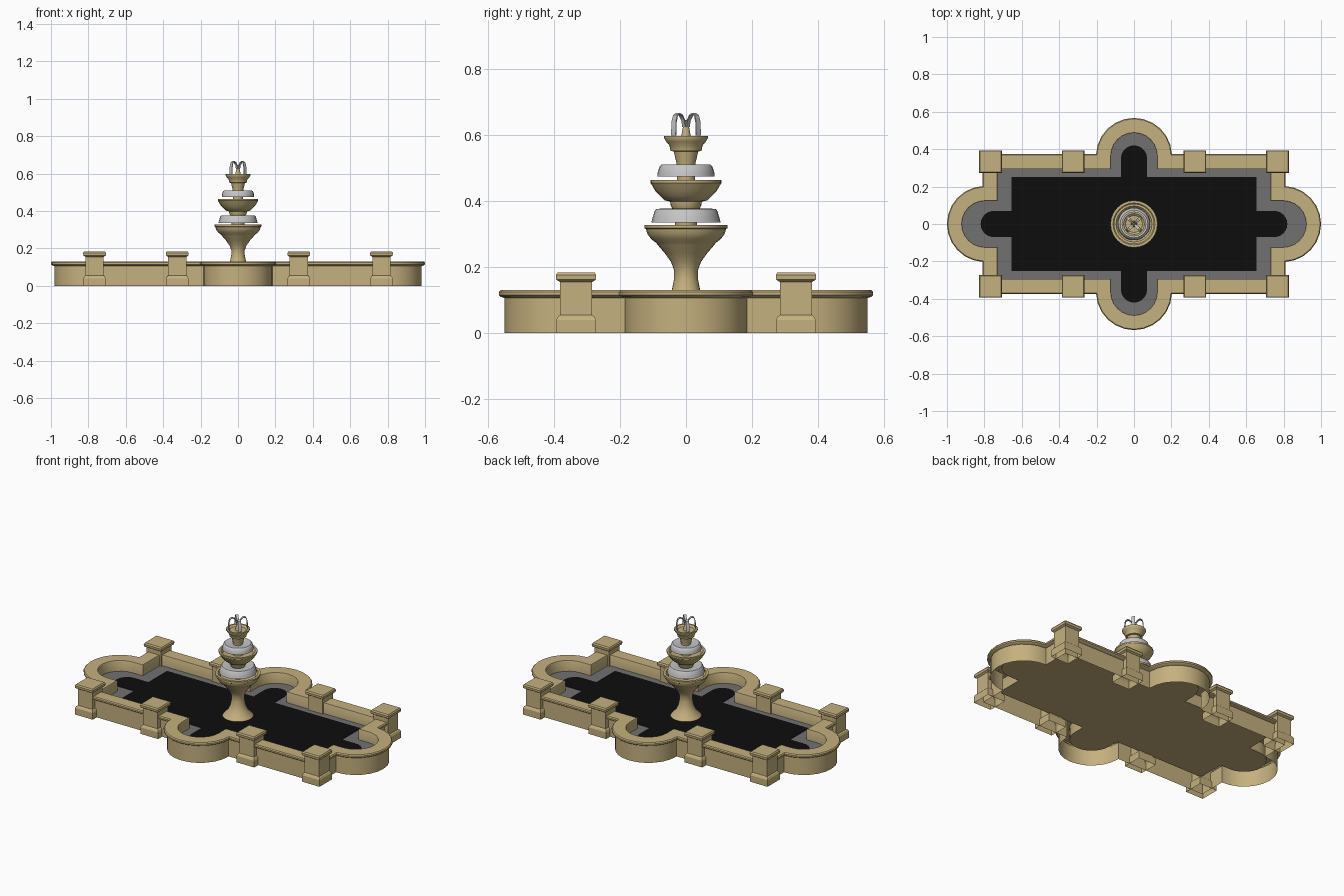
import bpy, bmesh, math

if "Cube" in bpy.data.objects:
    bpy.data.objects.remove(bpy.data.objects["Cube"])

def material(name, r, g, b):
    m = bpy.data.materials.new(name)
    m.diffuse_color = (r, g, b, 1)
    m.use_nodes = True
    m.node_tree.nodes["Principled BSDF"].inputs["Base Color"].default_value = m.diffuse_color
    return m

STONE = material("sandstone", 0.56, 0.44, 0.21)
GREY = material("pool_edge_grey", 0.165, 0.165, 0.165)
DARK = material("deep_water_black", 0.004, 0.004, 0.004)
WATER = material("falling_water", 0.56, 0.56, 0.57)

def finish(name, bm, mat, smooth):
    bmesh.ops.remove_doubles(bm, verts=bm.verts, dist=1e-5)
    me = bpy.data.meshes.new(name)
    bm.to_mesh(me)
    bm.free()
    me.materials.append(mat)
    ob = bpy.data.objects.new(name, me)
    bpy.context.collection.objects.link(ob)
    if smooth:
        bpy.ops.object.select_all(action='DESELECT')
        ob.select_set(True)
        bpy.context.view_layer.objects.active = ob
        bpy.ops.object.shade_smooth_by_angle(angle=math.radians(35))
    return ob

def loft(name, loops, mat, top=False, bottom=False, smooth=True):
    """Skin a stack of counter-clockwise loops; optional end caps."""
    bm = bmesh.new()
    rings = [[bm.verts.new(p) for p in loop] for loop in loops]
    n = len(rings[0])
    for a, b in zip(rings, rings[1:]):
        for i in range(n):
            j = (i + 1) % n
            bm.faces.new((a[i], a[j], b[j], b[i]))
    if top:
        bm.faces.new(rings[-1])
    if bottom:
        bm.faces.new(rings[0][::-1])
    return finish(name, bm, mat, smooth)

def lathe(name, profile, mat, sides=24, centre=(0, 0), turn=0.0, **kw):
    loops = [[(centre[0] + r * math.cos(turn + math.tau * i / sides),
               centre[1] + r * math.sin(turn + math.tau * i / sides), z)
              for i in range(sides)] for r, z in profile]
    return loft(name, loops, mat, **kw)

def outline(hx, hy, cx, cy, r, z, n=12):
    """Rectangle with a round lobe in the middle of every side."""
    pts = []
    for k, (h, c, other) in enumerate(((hx, cx, hy), (hy, cy, hx)) * 2):
        a0 = math.asin(max(0, h - c) / r)
        lobe = [(h, -r * math.cos(a0))]
        for i in range(n + 1):
            a = -math.pi / 2 + a0 + (math.pi - 2 * a0) * i / n
            lobe.append((c + r * math.cos(a), r * math.sin(a)))
        lobe += [(h, r * math.cos(a0)), (h, other)]
        for u, v in lobe:
            for _ in range(k):
                u, v = -v, u
            pts.append((u, v, z))
    return pts

def wall_line(d, z):
    return outline(0.81 + d, 0.373 + d, 0.797, 0.364, 0.203 + d, z)

# Pool wall with overhanging coping, open underneath
FLOOR = 0.065
loft("pool_wall", [wall_line(d, z) for d, z in (
    (-0.018, 0), (-0.018, 0.106), (-0.006, 0.11), (0, 0.115), (0, 0.124),
    (-0.005, 0.13), (-0.078, 0.13), (-0.08, 0.126), (-0.08, FLOOR - 0.006))], STONE)

# Pool floor: stone base, grey margin, black water plate
loft("pool_floor", [wall_line(-0.08, FLOOR - 0.006), wall_line(-0.08, FLOOR - 0.002)],
     STONE, top=True, bottom=True, smooth=False)
loft("pool_margin", [wall_line(-0.08, FLOOR - 0.002), wall_line(-0.08, FLOOR)],
     GREY, top=True, smooth=False)
loft("pool_water", [outline(0.655, 0.25, 0.75, 0.35, 0.07, z) for z in (FLOOR, FLOOR + 0.002)],
     DARK, top=True, smooth=False)

# Eight square pillars, hollow from below
pillar = [(0.060, 0), (0.060, 0.040), (0.055, 0.050), (0.049, 0.055), (0.049, 0.155),
          (0.060, 0.162), (0.061, 0.176), (0.056, 0.184)]
for sx in (-0.767, -0.325, 0.325, 0.767):
    for sy in (-0.333, 0.333):
        lathe("pillar", [(r * math.sqrt(2), z) for r, z in pillar], STONE, sides=4,
              centre=(sx, sy), turn=math.pi / 4, top=True, smooth=False)

# Fountain: stem and three bowls
lathe("lower_bowl", [
    (0.088, FLOOR), (0.080, 0.075), (0.058, 0.098), (0.043, 0.13), (0.036, 0.165),
    (0.036, 0.19), (0.045, 0.215), (0.064, 0.242), (0.080, 0.260), (0.084, 0.265),
    (0.090, 0.273), (0.106, 0.285), (0.118, 0.302), (0.121, 0.315), (0.126, 0.318),
    (0.126, 0.328), (0.112, 0.328), (0.098, 0.31), (0.03, 0.30)], STONE, top=True)
lathe("middle_bowl", [
    (0.034, 0.30), (0.034, 0.36), (0.040, 0.375), (0.046, 0.385), (0.048, 0.398),
    (0.064, 0.402), (0.078, 0.415), (0.094, 0.432), (0.103, 0.448), (0.108, 0.455),
    (0.108, 0.464), (0.096, 0.464), (0.083, 0.448), (0.02, 0.44)], STONE, top=True)
lathe("upper_bowl", [
    (0.029, 0.44), (0.026, 0.50), (0.030, 0.52), (0.037, 0.55), (0.047, 0.552),
    (0.050, 0.568), (0.060, 0.580), (0.066, 0.590), (0.066, 0.597), (0.056, 0.597),
    (0.045, 0.588), (0.016, 0.588), (0.012, 0.61), (0.005, 0.645)], STONE, top=True)

# Falling water curtains
lathe("lower_curtain", [(0.105, 0.335), (0.101, 0.350), (0.095, 0.370), (0.090, 0.376),
                        (0.075, 0.377), (0.040, 0.370)], WATER)
lathe("middle_curtain", [(0.087, 0.475), (0.085, 0.490), (0.080, 0.505), (0.074, 0.510),
                         (0.060, 0.510), (0.026, 0.503)], WATER)

# Four arching jets on top, set diagonally
path = [(0.008, 0.625), (0.012, 0.645), (0.022, 0.660), (0.034, 0.665),
        (0.045, 0.659), (0.051, 0.640), (0.052, 0.598)]
for k in range(4):
    a = math.pi / 4 + k * math.pi / 2
    c, s = math.cos(a), math.sin(a)
    loops = []
    for i, (r, z) in enumerate(path):
        p, q = path[max(i - 1, 0)], path[min(i + 1, len(path) - 1)]
        tx, tz = q[0] - p[0], q[1] - p[1]
        length = math.hypot(tx, tz)
        nx, nz = -tz / length * 0.002, tx / length * 0.002
        w = 0.006 + 0.004 * i / 6
        loops.append([((r + nx * e) * c - w * f * s, (r + nx * e) * s + w * f * c, z + nz * e)
                      for e, f in ((-1, -1), (1, -1), (1, 1), (-1, 1))][::-1])
    loft("water_jet", loops, WATER, top=True, bottom=True)
